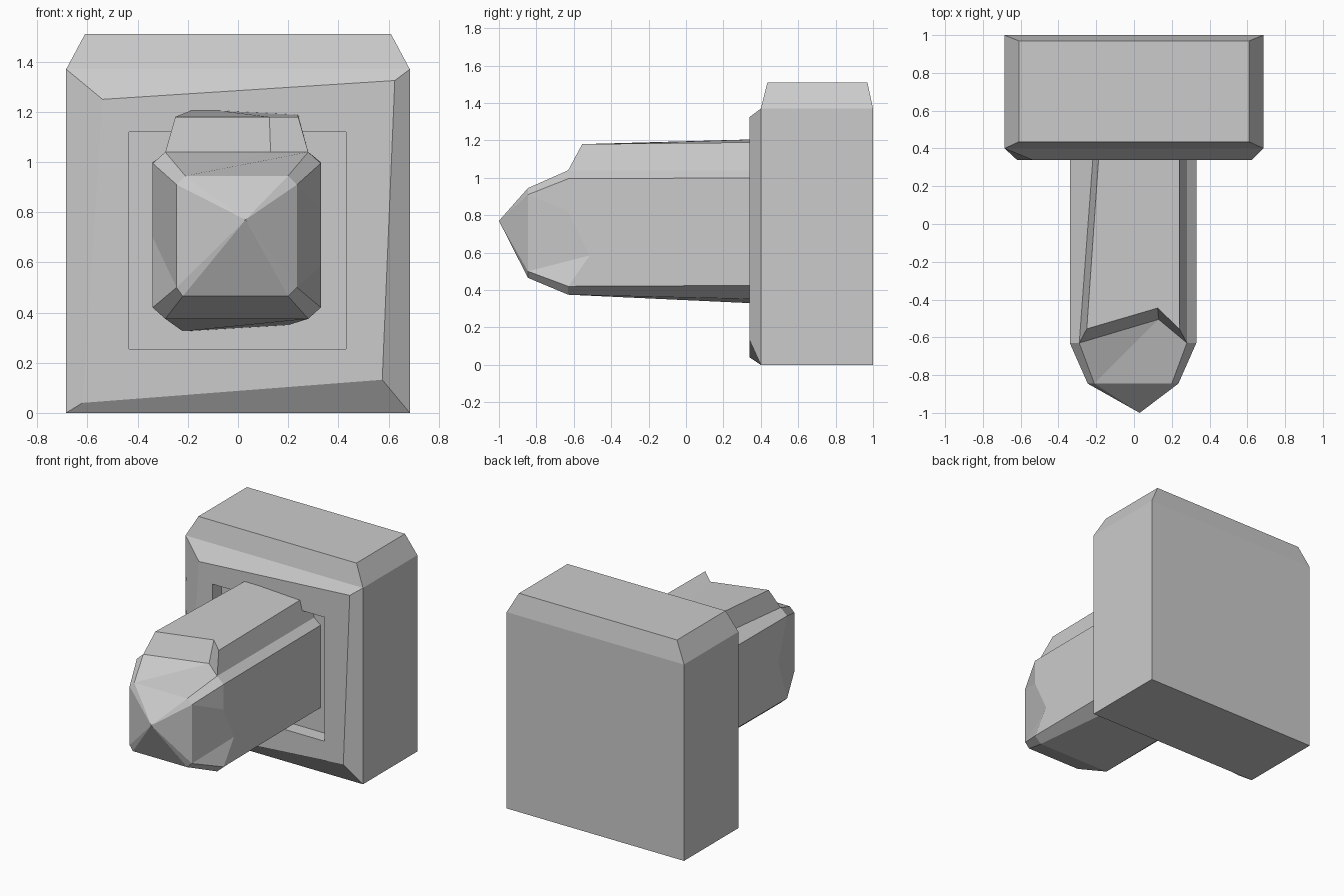
import bpy, bmesh

if "Cube" in bpy.data.objects:
    bpy.data.objects.remove(bpy.data.objects["Cube"])


class Builder:
    """Collects faces, merging repeated points so lofts can collapse to triangles."""
    def __init__(self):
        self.bm = bmesh.new()
        self.pts = {}

    def face(self, pts):
        vs = []
        for p in pts:
            k = tuple(round(c, 4) for c in p)
            if k not in self.pts:
                self.pts[k] = self.bm.verts.new(k)
            if self.pts[k] not in vs:
                vs.append(self.pts[k])
        if len(vs) > 2 and not self.bm.faces.get(vs):
            self.bm.faces.new(vs)

    def loft(self, rings, skip=()):
        for r, (a, b) in enumerate(zip(rings, rings[1:])):
            for i in range(len(a)):
                j = (i + 1) % len(a)
                if (r, i) not in skip:
                    self.face([a[i], a[j], b[j], b[i]])

    def finish(self, name):
        bmesh.ops.recalc_face_normals(self.bm, faces=self.bm.faces)
        me = bpy.data.meshes.new(name)
        self.bm.to_mesh(me)
        self.bm.free()
        ob = bpy.data.objects.new(name, me)
        bpy.context.collection.objects.link(ob)


def flat(w, y0, y1, z):
    return [(-w, y0, z), (w, y0, z), (w, y1, z), (-w, y1, z)]


def front(y, pts):
    return [(x, y, z) for x, z in pts]


# Stone block with chamfered top, uneven raised front and shallow square recess
b = Builder()
rings = [flat(.685, .4, 1, 0), flat(.685, .4, 1, 1.37), flat(.61, .435, .97, 1.51)]
b.loft(rings, skip={(0, 0)})
b.face(rings[0])
b.face(rings[2])
hole = [(-.435, .255), (.43, .255), (.43, 1.12), (-.435, 1.12)]
b.loft([front(.4, [(-.685, 0), (.685, 0), (.685, 1.37), (-.685, 1.37)]),
        front(.34, [(-.62, .04), (.575, .132), (.625, 1.325), (-.54, 1.25)]),
        front(.34, hole), front(.44, hole)])
b.face(front(.44, hole))
b.finish("stone_block")

# Beam: pointed tip, faceted head, notched step on top, shaft into the recess
tl, tr, ru, rl = (-.21, .945), (.2, .945), (.235, .91), (.235, .5)
br, bl, ll, lu = (.2, .465), (-.22, .465), (-.245, .5), (-.245, .91)
nose = front(-.845, [tl, tl, tl, tr, tr, ru, ru, rl, rl, br, bl, ll, ll, lu])

T, R = (-.29, -.63, 1.04), (.28, -.63, 1.04)
head = [T, T, (.13, -.505, 1.04), R, R, (.33, -.63, .995), (.33, -.63, .82),
        (.33, -.515, .585), (.33, -.63, .42), (.28, -.63, .375),
        (-.29, -.63, .375), (-.34, -.63, .42), (-.34, -.53, .7), (-.34, -.63, .995)]
step = list(head)
step[1:4] = [(-.25, -.555, 1.18), (.125, -.445, 1.18), (.24, -.555, 1.18)]

back = front(.45, [(-.21, 1.08), (-.18, 1.208), (-.1, 1.208), (.24, 1.19), (.28, 1.04),
                   (.33, 1.0), (.33, 1.0), (.33, .425), (.33, .425), (.2, .35),
                   (-.22, .325), (-.34, .425), (-.34, .425), (-.34, 1.0)])
b = Builder()
b.loft([[(.03, -1, .77)] * 14, nose, head, step, back])
b.face(back)
b.finish("pointed_beam")
